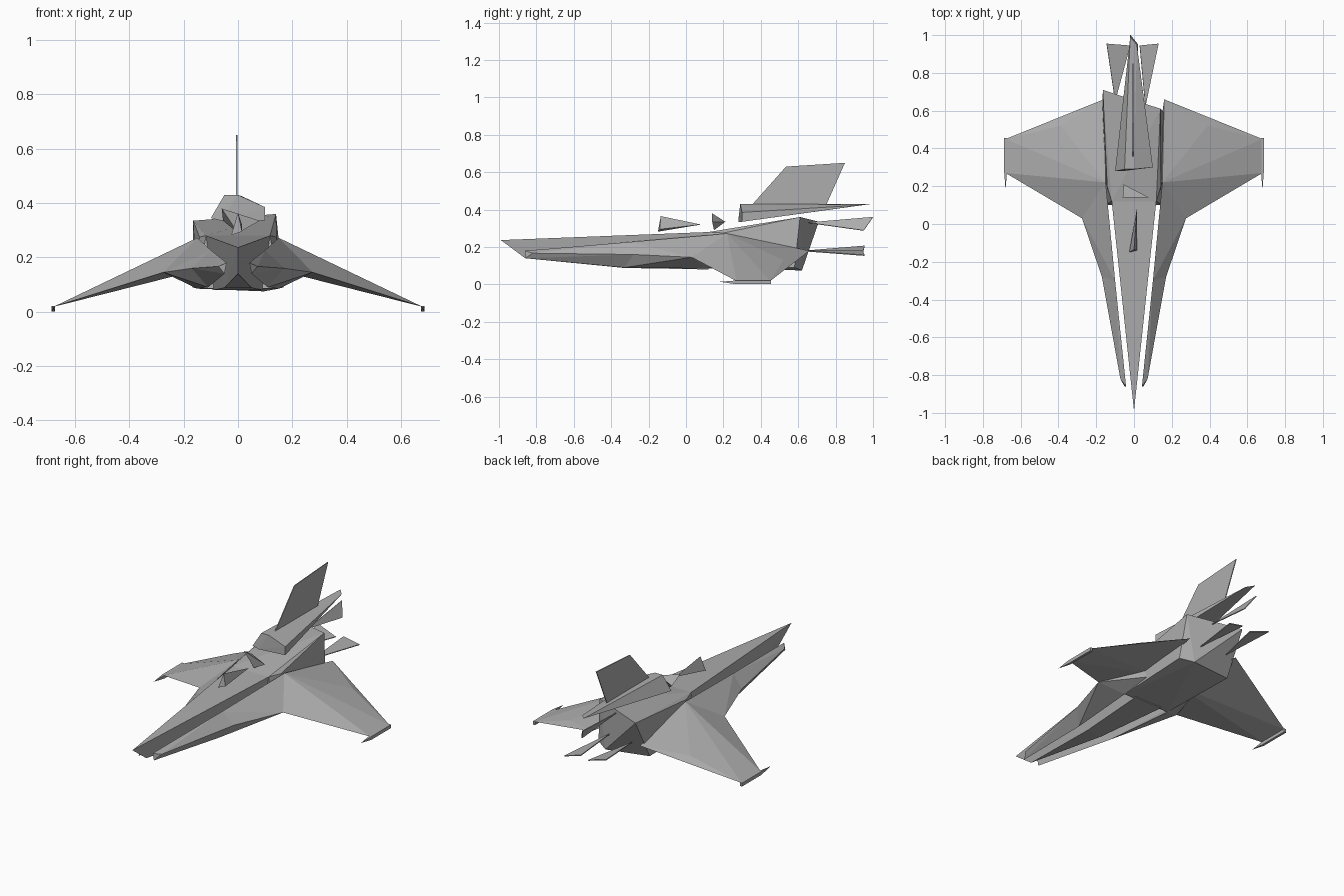
import bpy, bmesh
from mathutils import Vector

cube = bpy.data.objects.get("Cube")
if cube:
    bpy.data.objects.remove(cube, do_unlink=True)

grey = bpy.data.materials.new("hull_grey")
grey.use_nodes = True
grey.diffuse_color = (0.42, 0.42, 0.42, 1)
grey.node_tree.nodes["Principled BSDF"].inputs["Base Color"].default_value = grey.diffuse_color


def solid(name, points):
    """Faceted convex solid around the given corners."""
    bm = bmesh.new()
    verts = [bm.verts.new(p) for p in points]
    out = bmesh.ops.convex_hull(bm, input=verts)
    spare = {v for v in out["geom_interior"] + out["geom_unused"]
             if isinstance(v, bmesh.types.BMVert)}
    bmesh.ops.delete(bm, geom=list(spare), context='VERTS')
    bmesh.ops.recalc_face_normals(bm, faces=bm.faces)
    mesh = bpy.data.meshes.new(name)
    bm.to_mesh(mesh)
    bm.free()
    mesh.materials.append(grey)
    obj = bpy.data.objects.new(name, mesh)
    bpy.context.collection.objects.link(obj)
    return obj


def plate(name, corners, thickness=0.005):
    """Thin flat panel, thickened along its own normal."""
    pts = [Vector(c) for c in corners]
    normal = (pts[1] - pts[0]).cross(pts[2] - pts[0]).normalized()
    shift = normal * thickness / 2
    solid(name, [p + shift for p in pts] + [p - shift for p in pts])


def both(points):
    return [(s * x, y, z) for x, y, z in points for s in (1, -1)]


# Pointed nose blade
solid("nose", [(0, -0.99, 0.237), (0, -0.86, 0.14)] + both(
    [(0.118, 0.12, 0.28), (0.09, 0.12, 0.08), (0.05, -0.33, 0.088)]))

# Rear hull, slightly lopsided at the tail
solid("rear_hull", both([(0.118, 0.12, 0.28), (0.142, 0.2, 0.275),
                         (0.15, 0.1, 0.085), (0.168, 0.58, 0.09)])
      + [(-0.165, 0.71, 0.335), (0.14, 0.61, 0.36), (0.095, 0.62, 0.075)])

# Strakes, wings and wing tips on both sides
ridge_mid, ridge_back = (0.1, -0.3, 0.227), (0.15, 0.22, 0.272)
edge_mid, edge_back = (0.17, -0.28, 0.16), (0.275, 0.03, 0.145)
keel_mid = (0.11, -0.33, 0.09)
sides = {
    "front_strake": [(0.042, -0.86, 0.18), (0.072, -0.82, 0.167), (0.05, -0.86, 0.14),
                     ridge_mid, edge_mid, keel_mid],
    "rear_strake": [ridge_mid, edge_mid, keel_mid, ridge_back, edge_back,
                    (0.15, 0.1, 0.085), (0.16, 0.3, 0.1)],
    "wing": [ridge_back, edge_back, (0.1, 0.25, 0.165), (0.68, 0.27, 0.018),
             (0.68, 0.45, 0.018), (0.39, 0.52, 0.13), (0.16, 0.66, 0.18)],
    "wing_tip": [(0.68, 0.18, 0.014)] + [(0.68 + dx, y, 0.011 + dz)
                 for y in (0.27, 0.455) for dx in (-0.007, 0.007) for dz in (-0.01, 0.01)],
}
for part, pts in sides.items():
    for side, s in (("left", 1), ("right", -1)):
        solid(f"{side}_{part}", [(s * x, y, z) for x, y, z in pts])

# Tapered spine over the tail
solid("spine", [(-0.1, 0.28, 0.345), (-0.05, 0.29, 0.43), (0, 0.29, 0.43),
                (0.1, 0.3, 0.385), (0.1, 0.3, 0.335), (-0.06, 0.28, 0.335),
                (-0.02, 0.99, 0.43), (0.015, 0.95, 0.425)])

# Small shards on the upper deck
solid("deck_wedge", [(-0.06, 0.14, 0.38), (-0.055, 0.21, 0.335),
                     (0.08, 0.14, 0.335), (0, 0.15, 0.29)])
solid("front_shard", [(0, -0.135, 0.365), (-0.025, -0.15, 0.282),
                      (0.015, -0.14, 0.295), (0.015, 0.08, 0.32)])

# Tail fin and exhaust vanes
plate("tail_fin", [(-0.005, 0.33, 0.4), (-0.005, 0.535, 0.63),
                   (-0.005, 0.85, 0.65), (-0.005, 0.75, 0.425)])
plate("upper_vane", [(0, 0.65, 0.33), (-0.02, 1.0, 0.36), (0.02, 0.95, 0.288)])
plate("right_vane", [(-0.1, 0.65, 0.18), (-0.145, 0.955, 0.205), (-0.02, 0.945, 0.165)])
plate("left_vane", [(0.06, 0.62, 0.18), (0.03, 0.945, 0.18), (0.13, 0.955, 0.155)])
